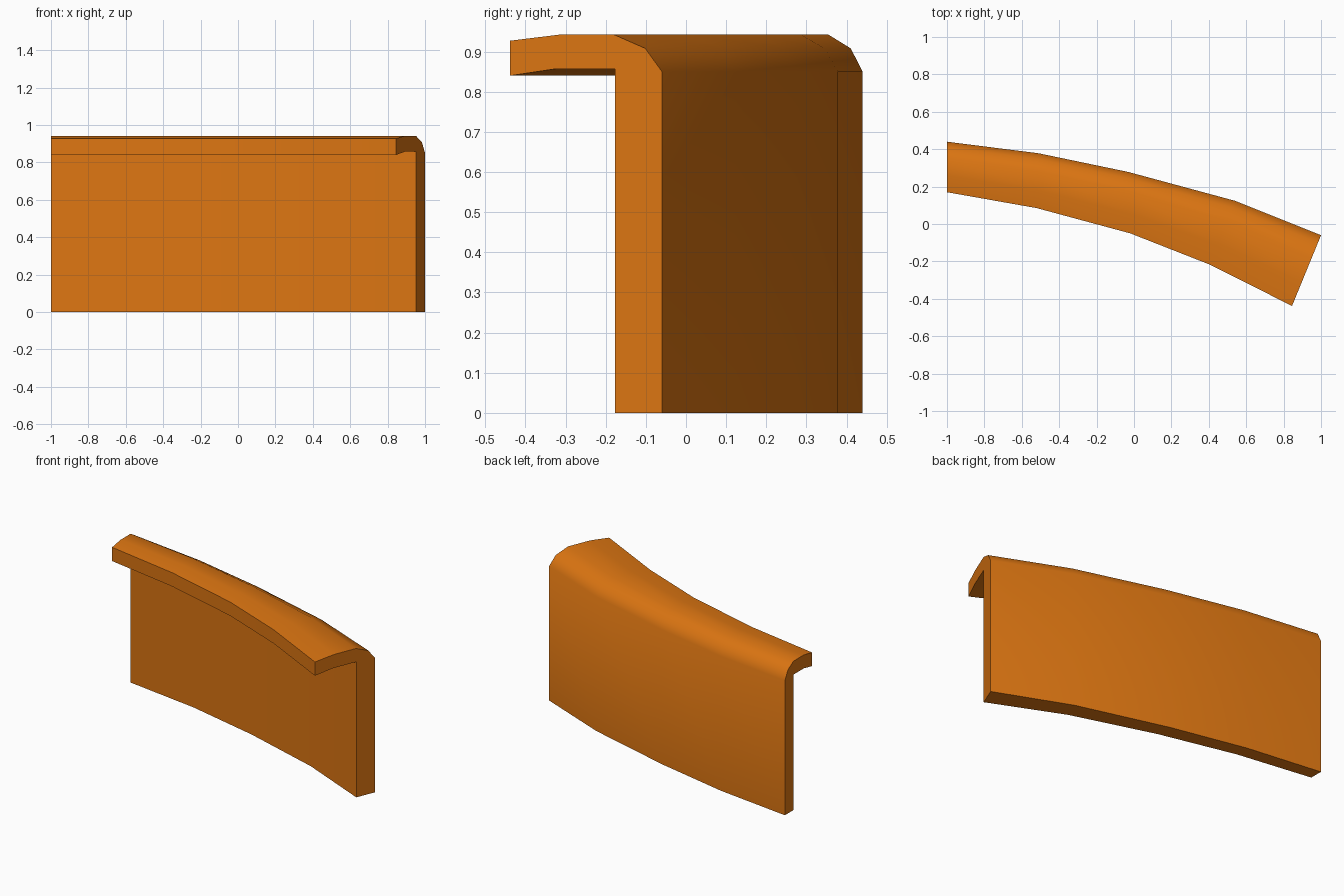
import bpy, bmesh, math
from mathutils import Vector

cube = bpy.data.objects.get("Cube")
if cube:
    bpy.data.objects.remove(cube, do_unlink=True)

# Orange paint
orange = bpy.data.materials.new("orange")
orange.use_nodes = True
colour = (0.72, 0.18, 0.006, 1)
orange.diffuse_color = colour
orange.node_tree.nodes["Principled BSDF"].inputs["Base Color"].default_value = colour

# Plan curves: back of the wall and front edge of the lip
back_rail = [(-1, 0.44), (-0.51, 0.378), (-0.03, 0.278), (0.54, 0.124), (1, -0.06)]
lip_rail = [(-1, 0.17), (-0.52, 0.085), (-0.02, -0.05), (0.4, -0.215), (0.845, -0.438)]

# Cross-section: fraction from back rail to lip rail, and height
section = [(0, 0), (0, 0.85), (0.11, 0.908), (0.315, 0.942), (0.68, 0.942),
           (1, 0.927), (1, 0.84), (0.7, 0.857), (0.31, 0.857), (0.31, 0)]

# Loft the section along both rails
bm = bmesh.new()
rings = []
for back, lip in zip(back_rail, lip_rail):
    ring = []
    for depth, height in section:
        p = Vector(back).lerp(Vector(lip), depth)
        ring.append(bm.verts.new((p.x, p.y, height)))
    rings.append(ring)
count = len(section)
for a, b in zip(rings, rings[1:]):
    for i in range(count):
        j = (i + 1) % count
        bm.faces.new((a[i], a[j], b[j], b[i]))

# End caps: lip part and wall part
for ring in (rings[0], rings[-1]):
    bm.faces.new(ring[3:9])
    bm.faces.new(ring[:4] + ring[8:])
bmesh.ops.recalc_face_normals(bm, faces=bm.faces)

mesh = bpy.data.meshes.new("curved_panel")
bm.to_mesh(mesh)
bm.free()
mesh.materials.append(orange)
panel = bpy.data.objects.new("curved_panel", mesh)
bpy.context.collection.objects.link(panel)

# Smooth the rounded top, keep the corners crisp
bpy.ops.object.select_all(action='DESELECT')
panel.select_set(True)
bpy.context.view_layer.objects.active = panel
bpy.ops.object.shade_smooth_by_angle(angle=math.radians(60))
